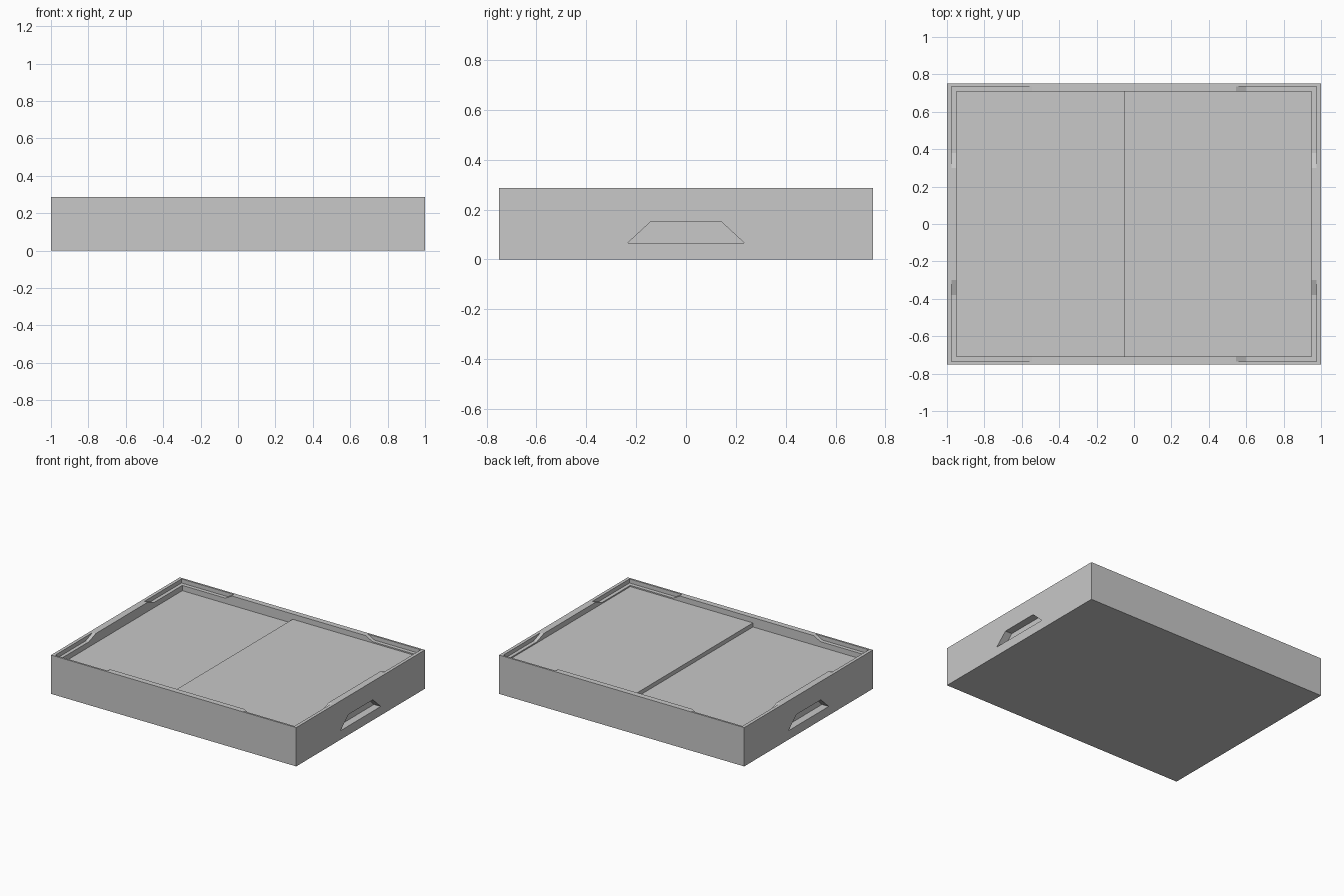
import bpy
import bmesh
from mathutils import Vector

cube = bpy.data.objects.get("Cube")
if cube:
    bpy.data.objects.remove(cube, do_unlink=True)

HALF_X, HALF_Y, TOP = 1.0, 0.75, 0.286
IN_X, IN_Y = 0.95, 0.708          # inside of the rim
LIP_X, LIP_Y = 0.976, 0.736       # inside of the thin outer lip
LEDGE, HIGH, LOW = 0.256, 0.247, 0.217
STEP_X = -0.05

grey = bpy.data.materials.new("light_grey")
grey.use_nodes = True
colour = (0.58, 0.58, 0.58, 1)
grey.diffuse_color = colour
grey.node_tree.nodes["Principled BSDF"].inputs["Base Color"].default_value = colour


def prism(name, base, offset):
    """Solid made by extruding a flat outline along an offset."""
    bm = bmesh.new()
    face = bm.faces.new([bm.verts.new(p) for p in base])
    result = bmesh.ops.extrude_face_region(bm, geom=[face])
    verts = [v for v in result["geom"] if isinstance(v, bmesh.types.BMVert)]
    bmesh.ops.translate(bm, verts=verts, vec=Vector(offset))
    bmesh.ops.recalc_face_normals(bm, faces=bm.faces)
    mesh = bpy.data.meshes.new(name)
    bm.to_mesh(mesh)
    bm.free()
    obj = bpy.data.objects.new(name, mesh)
    bpy.context.collection.objects.link(obj)
    return obj


def box(name, x0, x1, y0, y1, z0, z1):
    return prism(name, [(x0, y0, z0), (x1, y0, z0), (x1, y1, z0), (x0, y1, z0)], (0, 0, z1 - z0))


def cut(body, cutter):
    """Subtract the cutter, bake the result and drop the cutter."""
    cutter.hide_render = True
    mod = body.modifiers.new("cut", "BOOLEAN")
    mod.operation = "DIFFERENCE"
    mod.solver = "EXACT"
    mod.object = cutter
    graph = bpy.context.evaluated_depsgraph_get()
    baked = bpy.data.meshes.new_from_object(body.evaluated_get(graph))
    body.modifiers.clear()
    body.data = baked
    bpy.data.objects.remove(cutter, do_unlink=True)


def ramp_outline(start, foot, end):
    """Ledge side outline: sloping down from start to foot, then flat to the end."""
    rise = TOP - LEDGE
    return [(2 * start - foot, TOP + rise), (foot, LEDGE), (end, LEDGE), (end, TOP + rise)]


# Tray body with its two-level floor
tray = box("tray", -HALF_X, HALF_X, -HALF_Y, HALF_Y, 0, TOP)
cut(tray, box("pocket", -IN_X, IN_X, -IN_Y, IN_Y, HIGH, TOP + 0.1))
cut(tray, box("deep_pocket", -IN_X, STEP_X, -IN_Y, IN_Y, LOW, TOP + 0.1))

# Corner ledges with ramped ends
for sx in (-1, 1):
    for sy in (-1, 1):
        long_arm = [(sx * a, sy * 0.66, z) for a, z in ramp_outline(0.545, 0.6, LIP_X)]
        cut(tray, prism("long_ledge", long_arm, (0, sy * (LIP_Y - 0.66), 0)))
        short_arm = [(sx * 0.9, sy * a, z) for a, z in ramp_outline(0.3, 0.38, LIP_Y)]
        cut(tray, prism("short_ledge", short_arm, (sx * (LIP_X - 0.9), 0, 0)))

# Hand grips recessed into both ends
for sx in (-1, 1):
    outline = [(-0.234, 0.066), (0.234, 0.066), (0.143, 0.15), (-0.143, 0.15)]
    grip = [(sx * (HALF_X - 0.055), y, z) for y, z in outline]
    cut(tray, prism("hand_grip", grip, (sx * 0.1, 0, 0)))

tray.data.materials.clear()
tray.data.materials.append(grey)
